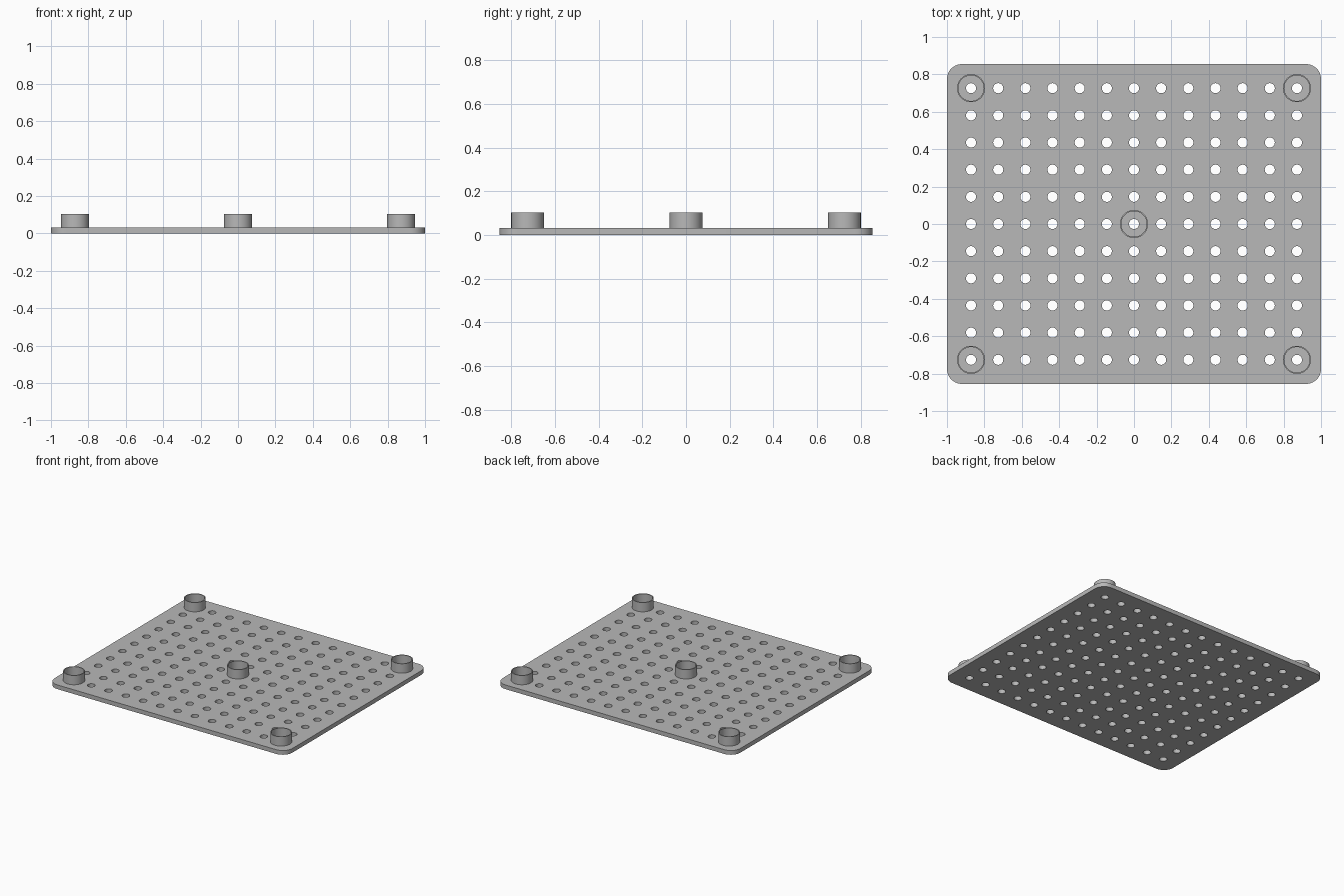
import bpy, bmesh, math

if "Cube" in bpy.data.objects:
    bpy.data.objects.remove(bpy.data.objects["Cube"])

# one flat colour
grey = bpy.data.materials.new("light grey")
grey.diffuse_color = (0.48, 0.48, 0.48, 1)
grey.use_nodes = True
grey.node_tree.nodes["Principled BSDF"].inputs["Base Color"].default_value = grey.diffuse_color


def circle(cx, cy, r, n):
    return [(cx + r * math.cos(2 * math.pi * i / n),
             cy + r * math.sin(2 * math.pi * i / n)) for i in range(n)]


def rounded_rect(hx, hy, r, n=10):
    pts = []
    for q, (sx, sy) in enumerate([(1, 1), (-1, 1), (-1, -1), (1, -1)]):
        for i in range(n + 1):
            a = math.pi / 2 * (q + i / n)
            pts.append((sx * (hx - r) + r * math.cos(a),
                        sy * (hy - r) + r * math.sin(a)))
    return pts


def extruded(name, loops, z0, z1):
    """Fill an outline with holes and extrude it from z0 to z1."""
    cu = bpy.data.curves.new(name + "_profile", 'CURVE')
    cu.dimensions = '2D'
    cu.fill_mode = 'BOTH'
    cu.extrude = (z1 - z0) / 2
    for loop in loops:
        sp = cu.splines.new('POLY')
        sp.points.add(len(loop) - 1)
        for p, (x, y) in zip(sp.points, loop):
            p.co = (x, y, 0, 1)
        sp.use_cyclic_u = True
    tmp = bpy.data.objects.new(name + "_profile", cu)
    bpy.context.collection.objects.link(tmp)
    dg = bpy.context.evaluated_depsgraph_get()
    me = bpy.data.meshes.new_from_object(tmp.evaluated_get(dg))
    bpy.data.objects.remove(tmp)
    # weld caps to walls and lift into place
    bm = bmesh.new()
    bm.from_mesh(me)
    bmesh.ops.remove_doubles(bm, verts=bm.verts, dist=1e-5)
    bmesh.ops.recalc_face_normals(bm, faces=bm.faces)
    bmesh.ops.translate(bm, verts=bm.verts, vec=(0, 0, (z0 + z1) / 2))
    bm.to_mesh(me)
    bm.free()
    me.name = name
    me.materials.clear()
    me.materials.append(grey)
    ob = bpy.data.objects.new(name, me)
    bpy.context.collection.objects.link(ob)
    bpy.ops.object.select_all(action='DESELECT')
    ob.select_set(True)
    bpy.context.view_layer.objects.active = ob
    bpy.ops.object.shade_smooth_by_angle(angle=math.radians(30))
    return ob


PITCH = 0.1452
PLATE_TOP, POST_TOP = 0.032, 0.103

# perforated plate: 13 x 11 grid of holes
holes = [circle(i * PITCH, j * PITCH, 0.027, 24)
         for i in range(-6, 7) for j in range(-5, 6)]
extruded("base_plate", [rounded_rect(1.0, 0.855, 0.08)] + holes, 0, PLATE_TOP)

# thin-walled tubular standoffs at the corners and the centre
spots = {"centre": (0, 0), "front_left": (-6, -5), "front_right": (6, -5),
         "back_left": (-6, 5), "back_right": (6, 5)}
for label, (i, j) in spots.items():
    x, y = i * PITCH, j * PITCH
    extruded("standoff_" + label,
             [circle(x, y, 0.075, 48), circle(x, y, 0.068, 48)],
             PLATE_TOP, POST_TOP)
